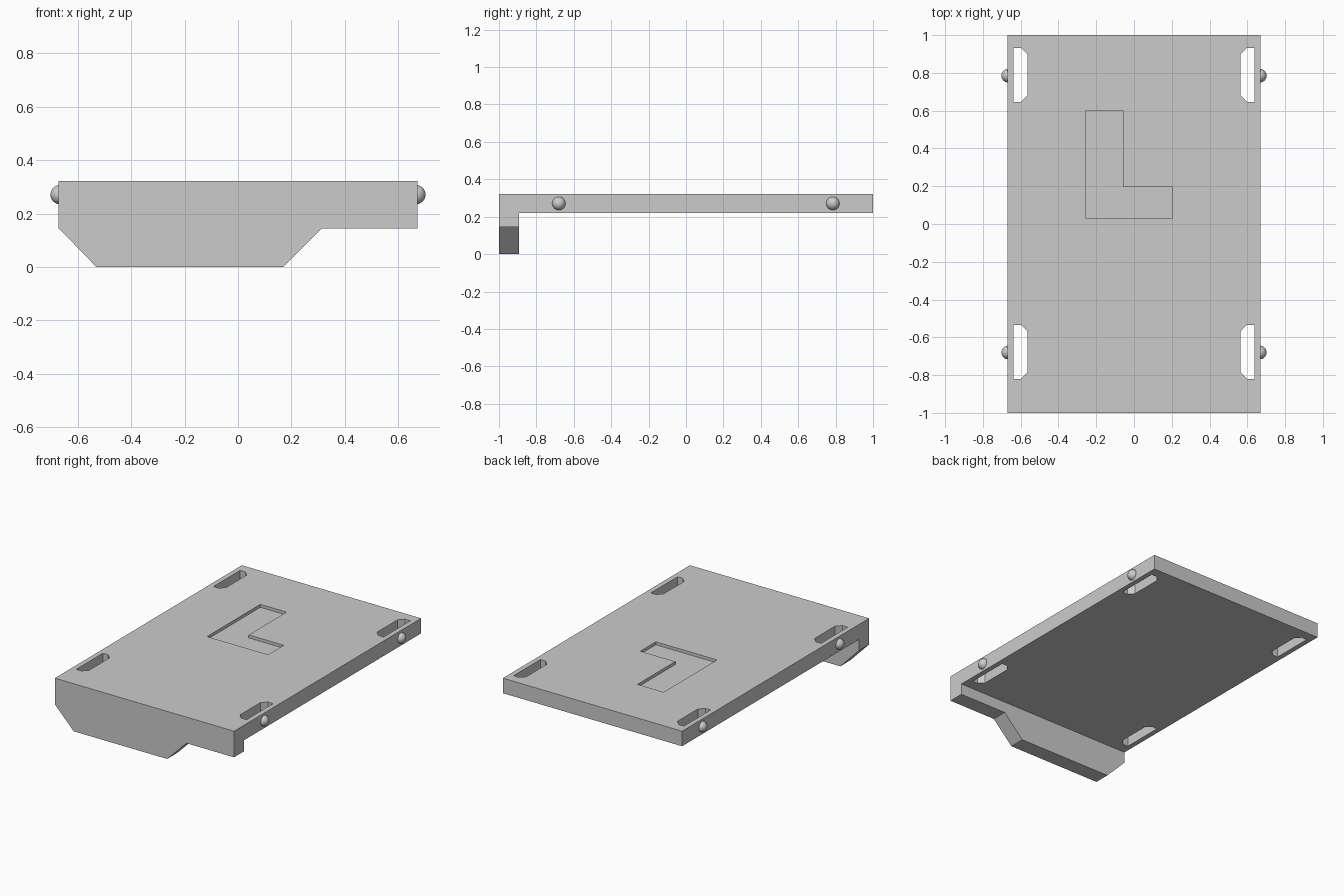
import bpy, bmesh
from mathutils import Matrix

if "Cube" in bpy.data.objects:
    bpy.data.objects.remove(bpy.data.objects["Cube"])

TOP, HALF_W = 0.322, 0.671


def prism(name, points, start, end, axis):
    """Extrude a 2D outline along z (x, y points) or y (x, z points)."""
    def place(p, d):
        return (p[0], p[1], d) if axis == 'Z' else (p[0], d, p[1])
    bm = bmesh.new()
    face = bm.faces.new([bm.verts.new(place(p, start)) for p in points])
    ext = bmesh.ops.extrude_face_region(bm, geom=[face])
    for v in ext["geom"]:
        if isinstance(v, bmesh.types.BMVert):
            v.co[2 if axis == 'Z' else 1] = end
    bmesh.ops.recalc_face_normals(bm, faces=bm.faces)
    mesh = bpy.data.meshes.new(name)
    bm.to_mesh(mesh)
    bm.free()
    obj = bpy.data.objects.new(name, mesh)
    bpy.context.collection.objects.link(obj)
    return obj


def cut(body, cutter):
    mod = body.modifiers.new(cutter.name, 'BOOLEAN')
    mod.operation = 'DIFFERENCE'
    mod.solver = 'EXACT'
    mod.object = cutter
    bpy.context.view_layer.objects.active = body
    bpy.ops.object.modifier_apply(modifier=mod.name)
    bpy.data.objects.remove(cutter)


# Cover panel: front outline run the full length, hollowed behind the front lip
outline = [(-HALF_W, TOP), (-HALF_W, 0.145), (-0.53, 0), (0.17, 0),
           (0.315, 0.145), (HALF_W, 0.145), (HALF_W, TOP)]
panel = prism("cover_panel", outline, -1, 1, 'Y')
cut(panel, prism("underside_cut", [(-1, -0.1), (1, -0.1), (1, 0.22), (-1, 0.22)],
                 -0.893, 1.1, 'Y'))

# Four through slots, chamfered on the inner side
slot = [(0.637, 0.0), (0.598, 0.0), (0.565, 0.034), (0.565, 0.252),
        (0.598, 0.286), (0.637, 0.286)]
for side in (-1, 1):
    for y0 in (-0.82, 0.647):
        cut(panel, prism("slot_cut", [(side * x, y0 + y) for x, y in slot],
                         0.1, 0.5, 'Z'))

# Shallow L-shaped recess in the top
recess = [(-0.253, 0.03), (0.205, 0.03), (0.205, 0.196), (-0.057, 0.196),
          (-0.057, 0.6), (-0.253, 0.6)]
cut(panel, prism("recess_cut", recess, TOP - 0.02, 0.5, 'Z'))

# Rounded snap bumps on the long sides, trimmed inside the panel wall
for side, side_name in ((-1, "left"), (1, "right")):
    for y, end_name in ((-0.68, "front"), (0.785, "back")):
        bm = bmesh.new()
        bmesh.ops.create_uvsphere(bm, u_segments=32, v_segments=16, radius=0.036,
                                  matrix=Matrix.Translation((side * 0.666, y, 0.271)))
        bmesh.ops.bisect_plane(bm, geom=bm.verts[:] + bm.edges[:] + bm.faces[:],
                               plane_co=(side * 0.66, 0, 0), plane_no=(-side, 0, 0),
                               clear_outer=True)
        bmesh.ops.holes_fill(bm, edges=[e for e in bm.edges if e.is_boundary])
        bmesh.ops.recalc_face_normals(bm, faces=bm.faces)
        name = f"snap_bump_{end_name}_{side_name}"
        mesh = bpy.data.meshes.new(name)
        bm.to_mesh(mesh)
        bm.free()
        bump = bpy.data.objects.new(name, mesh)
        bpy.context.collection.objects.link(bump)
        bpy.ops.object.select_all(action='DESELECT')
        bump.select_set(True)
        bpy.context.view_layer.objects.active = bump
        bpy.ops.object.shade_smooth_by_angle()
